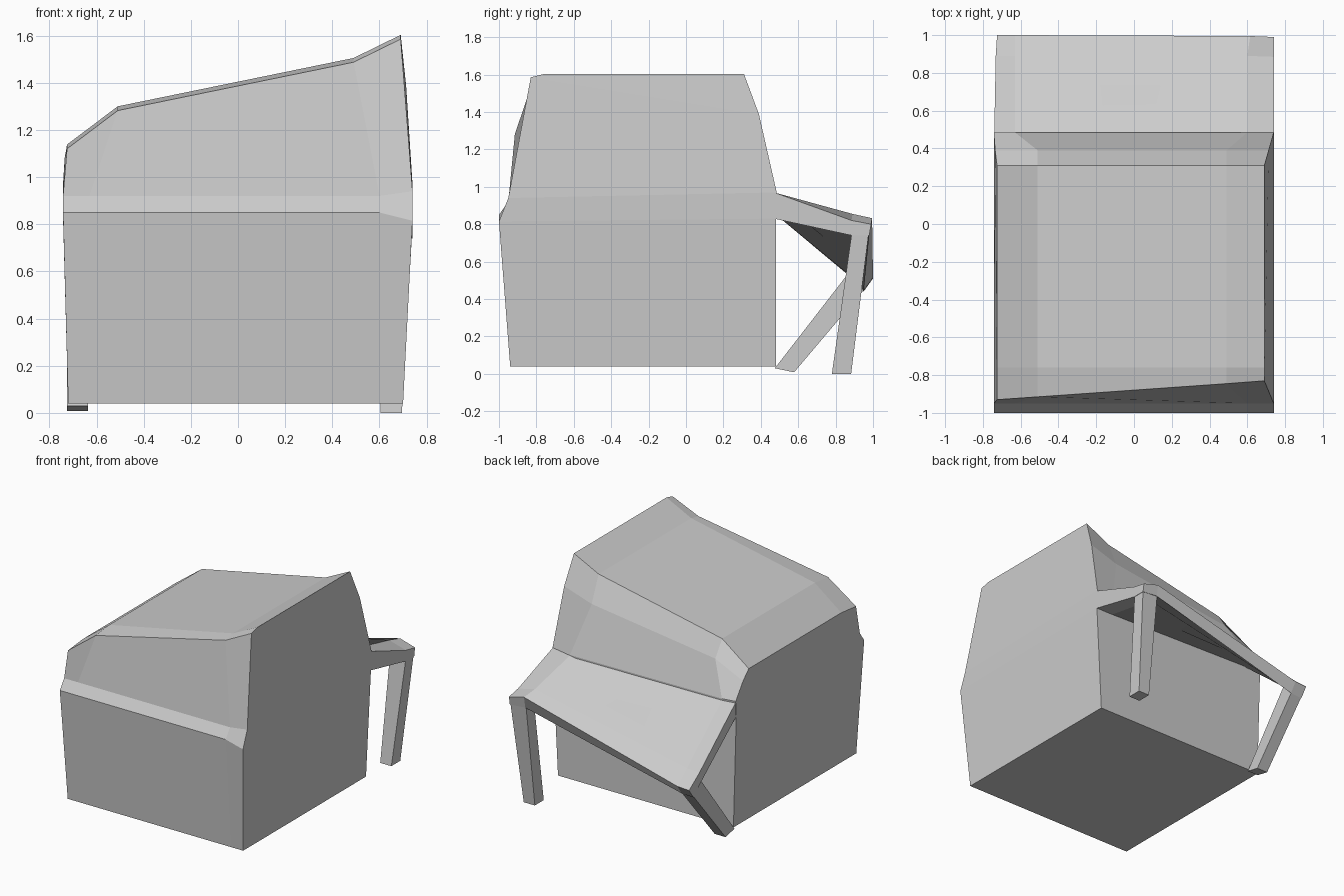
import bpy, bmesh


def loft(name, rings, caps):
    """Skin a chain of equal closed rings; caps lists the end faces as ring indices."""
    bm = bmesh.new()
    vs = [[bm.verts.new(p) for p in r] for r in rings]
    n = len(rings[0])
    for a, b in zip(vs, vs[1:]):
        for i in range(n):
            j = (i + 1) % n
            bm.faces.new((a[i], a[j], b[j], b[i]))
    for ring in (vs[0], vs[-1]):
        for c in caps:
            bm.faces.new([ring[i] for i in c])
    bmesh.ops.recalc_face_normals(bm, faces=bm.faces)
    me = bpy.data.meshes.new(name)
    bm.to_mesh(me)
    bm.free()
    ob = bpy.data.objects.new(name, me)
    bpy.context.collection.objects.link(ob)
    return ob


def body_ring(xb, xm, x_mid, xr, zm, z_band, zr, yf, z_base):
    """One slice of the body at constant column, running from front bottom over the roof."""
    return [
        (xb, -0.94, 0.04), (xm, -1.0, zm), (xm, -0.95, z_band),
        (xr, yf, zr - 0.018), (xr, -0.76, zr), (xr, 0.31, zr),
        (x_mid, 0.39, z_base + (zr - z_base) * 0.66),
        (xm, 0.485, z_base), (xm, 0.48, 0.83), (xb, 0.48, 0.04),
    ]


# main body with the lopsided roof
loft("body", [
    body_ring(0.70, 0.74, 0.713, 0.69, 0.815, 0.94, 1.603, -0.83, 0.97),
    body_ring(0.60, 0.60, 0.49, 0.49, 0.85, 0.92, 1.505, -0.845, 0.95),
    body_ring(-0.62, -0.63, -0.51, -0.51, 0.85, 0.92, 1.30, -0.915, 0.96),
    body_ring(-0.72, -0.742, -0.735, -0.725, 0.85, 0.92, 1.138, -0.93, 0.97),
], [(0, 1, 8, 9), (1, 2, 7, 8), (2, 3, 6, 7), (3, 4, 5, 6)])

# sagging canopy at the back: per column, top then underside as (y, z)
canopy = [
    ((0.74, 0.74, 0.74), [(0.47, 0.97), (0.885, 0.82), (0.99, 0.80),
                          (0.98, 0.74), (0.885, 0.74), (0.47, 0.83)]),
    ((0.60, 0.60, 0.615), [(0.47, 0.95), (0.89, 0.855), (0.995, 0.832),
                           (0.98, 0.75), (0.89, 0.76), (0.47, 0.83)]),
    ((-0.63, -0.63, -0.63), [(0.47, 0.96), (0.89, 0.605), (1.0, 0.515),
                             (0.95, 0.445), (0.865, 0.535), (0.47, 0.86)]),
    ((-0.74, -0.732, -0.725), [(0.47, 0.97), (0.89, 0.60), (1.0, 0.51),
                               (0.95, 0.44), (0.865, 0.53), (0.47, 0.86)]),
]
loft("canopy",
     [[(x, y, z) for x, (y, z) in zip(xs + xs[::-1], pts)] for xs, pts in canopy],
     [(0, 1, 4, 5), (1, 2, 3, 4)])


# canopy posts: foot and top given as x range plus inner and outer (y, z)
def post(name, foot, top):
    rings = []
    for x0, x1, (ya, za), (yb, zb) in (foot, top):
        rings.append([(x0, ya, za), (x1, ya, za), (x1, yb, zb), (x0, yb, zb)])
    loft(name, rings, [(0, 1, 2, 3)])


post("right_post", (0.605, 0.695, (0.78, 0), (0.883, 0)),
     (0.61, 0.738, (0.887, 0.76), (0.978, 0.76)))
post("left_post", (-0.725, -0.637, (0.475, 0.03), (0.578, 0.008)),
     (-0.724, -0.632, (0.87, 0.54), (0.952, 0.45)))
